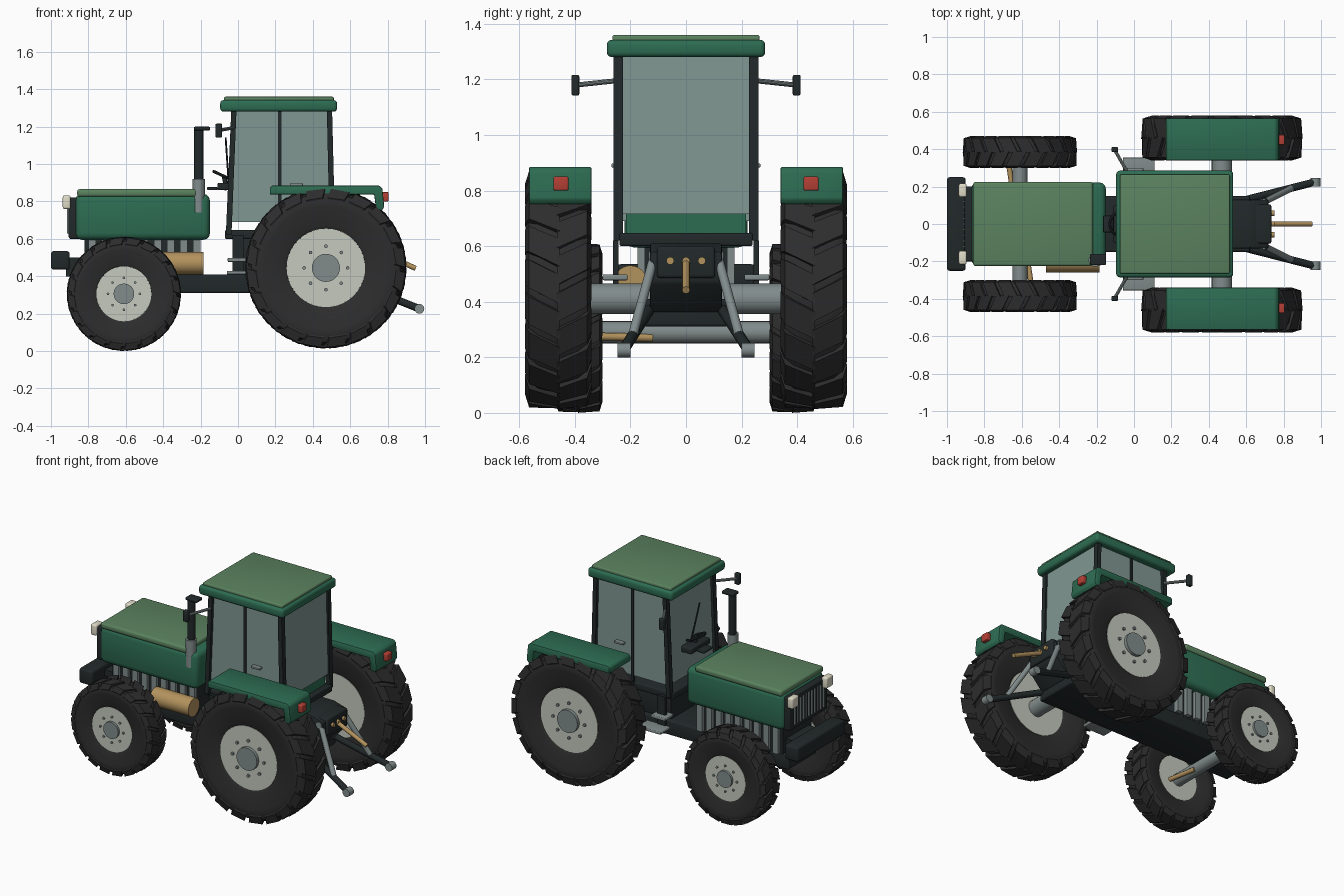
import bpy, bmesh
from math import sin, cos, pi, radians
from mathutils import Vector, Matrix

if "Cube" in bpy.data.objects:
    bpy.data.objects.remove(bpy.data.objects["Cube"])


def mat(name, *c):
    m = bpy.data.materials.new(name)
    m.diffuse_color = (*c, 1)
    m.use_nodes = True
    m.node_tree.nodes["Principled BSDF"].inputs["Base Color"].default_value = m.diffuse_color
    return m


GREEN = mat("dark_green", .026, .15, .085)
LIGHT = mat("light_green", .105, .225, .115)
BLACK = mat("black", .016, .022, .023)
RUBBER = mat("rubber", .026, .026, .026)
GLASS = mat("glass", .22, .31, .29)
RIM = mat("rim", .56, .59, .51)
GREY = mat("grey", .22, .26, .26)
TAN = mat("tan", .45, .29, .11)
RED = mat("red", .45, .05, .035)
CREAM = mat("cream", .75, .72, .58)


def finish(name, bm, m):
    bmesh.ops.recalc_face_normals(bm, faces=bm.faces)
    me = bpy.data.meshes.new(name)
    bm.to_mesh(me)
    bm.free()
    me.materials.append(m)
    me.shade_smooth()
    me.set_sharp_from_angle(angle=radians(32))
    ob = bpy.data.objects.new(name, me)
    bpy.context.collection.objects.link(ob)
    return ob


def box(name, x, y, z, m, bevel=0):
    bm = bmesh.new()
    size = Vector((x[1] - x[0], y[1] - y[0], z[1] - z[0]))
    mid = Vector((x[0] + x[1], y[0] + y[1], z[0] + z[1])) / 2
    bmesh.ops.create_cube(bm, size=1, matrix=Matrix.Translation(mid) @ Matrix.Diagonal((*size, 1)))
    if bevel:
        bmesh.ops.bevel(bm, geom=bm.edges[:], offset=bevel, segments=3, profile=.5, affect='EDGES')
    return finish(name, bm, m)


def rod(name, p, q, r, m, n=20):
    p, q = Vector(p), Vector(q)
    d = q - p
    bm = bmesh.new()
    mx = Matrix.Translation((p + q) / 2) @ d.to_track_quat('Z', 'Y').to_matrix().to_4x4()
    bmesh.ops.create_cone(bm, cap_ends=True, segments=n, radius1=r, radius2=r, depth=d.length, matrix=mx)
    return finish(name, bm, m)


def prism(name, pts, y0, y1, m, bevel=0):
    # extrude an xz outline along y
    bm = bmesh.new()
    f = bm.faces.new([bm.verts.new((x, y0, z)) for x, z in pts])
    ex = bmesh.ops.extrude_face_region(bm, geom=[f])['geom']
    bmesh.ops.translate(bm, vec=(0, y1 - y0, 0), verts=[v for v in ex if isinstance(v, bmesh.types.BMVert)])
    if bevel:
        bmesh.ops.bevel(bm, geom=bm.edges[:], offset=bevel, segments=2, profile=.5, affect='EDGES')
    return finish(name, bm, m)


def lathe(name, prof, c, m, n=48):
    # spin a closed (y, r) profile about the y axis
    bm = bmesh.new()
    rings = [[bm.verts.new((c[0] + r * cos(2 * pi * i / n), c[1] + y, c[2] + r * sin(2 * pi * i / n)))
              for i in range(n)] for y, r in prof]
    for k, a in enumerate(rings):
        b = rings[(k + 1) % len(rings)]
        for i in range(n):
            j = (i + 1) % n
            bm.faces.new((a[i], a[j], b[j], b[i]))
    return finish(name, bm, m)


def wheel(tag, c, R, a, rim, hub, s):
    # tyre carcass
    half = [(.80, rim / R), (.88, rim / R + .04), (.9, .68), (.98, .76), (.98, .84), (.88, .92), (.6, .96)]
    prof = [(y * a, r * R) for y, r in half] + [(-y * a, r * R) for y, r in reversed(half)]
    lathe(tag + "_tyre", prof, c, RUBBER)
    # chevron lugs
    bm = bmesh.new()
    N = 20
    for side in (-1, 1):
        for k in range(N):
            t = 2 * pi / N * (k + (.5 if side > 0 else 0))
            rows = []
            for y, r, sk in ((-.04, 1, 0), (.87, .985, .13), (1, .87, .17)):
                out = []
                for dr, dy, w in ((0, 1, -.12), (0, 1, .12), (.07, .9, .13), (.07, .9, -.13)):
                    ang, rr = t + sk + w, (r - dr) * R
                    out.append(bm.verts.new((c[0] + rr * cos(ang), c[1] + side * y * dy * a, c[2] + rr * sin(ang))))
                rows.append(out)
            for u, v in zip(rows, rows[1:]):
                for i in range(4):
                    j = (i + 1) % 4
                    bm.faces.new((u[i], u[j], v[j], v[i]))
            bm.faces.new(rows[0])
            bm.faces.new(rows[2])
    finish(tag + "_lugs", bm, RUBBER)
    # rim, hub and bolts
    x, y, z = c
    rod(tag + "_rim", (x, y - .82 * a, z), (x, y + .82 * a, z), rim, RIM, 40)
    rod(tag + "_hub", (x, y, z), (x, y + s * 1.0 * a, z), hub, GREY, 28)
    for i in range(8):
        t = pi / 4 * i
        bx, bz = x + hub * 1.55 * cos(t), z + hub * 1.55 * sin(t)
        rod(tag + "_bolt", (bx, y, bz), (bx, y + s * .92 * a, bz), hub * .13, GREY, 8)


# chassis, engine and axles
box("chassis", (-.86, .62), (-.15, .15), (.31, .41), BLACK, .012)
prism("gearbox", [(.02, .4), (.62, .36), (.72, .47), (.72, .58), (.62, .61), (.02, .61)], -.13, .13, BLACK, .01)
box("engine", (-.82, -.2), (-.15, .15), (.4, .62), BLACK)
rod("rear_axle", (.47, -.4, .41), (.47, .4, .41), .055, GREY)
rod("front_axle", (-.61, -.36, .29), (-.61, .36, .29), .04, GREY)
box("front_weight", (-1, -.9), (-.25, .25), (.435, .535), BLACK, .015)
box("weight_bracket", (-.92, -.78), (-.12, .12), (.4, .5), BLACK)

# hood, grille and exhaust
box("hood", (-.87, -.15), (-.222, .222), (.595, .84), GREEN, .035)
box("hood_top", (-.86, -.22), (-.225, .225), (.825, .866), LIGHT, .014)
box("grille", (-.905, -.84), (-.2, .2), (.6, .82), BLACK, .01)
for i in range(11):
    y = -.15 + .03 * i
    box("grille_bar", (-.915, -.9), (y - .005, y + .005), (.63, .79), GREY)
rod("muffler", (-.21, -.195, .74), (-.21, -.195, .92), .033, GREY)
rod("exhaust_pipe", (-.21, -.19, .9), (-.21, -.19, 1.19), .025, BLACK)
box("exhaust_cap", (-.235, -.15), (-.22, -.16), (1.18, 1.2), BLACK, .006)
rod("fuel_tank", (-.47, -.2, .47), (-.185, -.2, .47), .06, TAN, 28)

# cab shell
box("cab_floor", (-.07, .53), (-.24, .24), (.6, .647), BLACK, .008)
box("roof", (-.095, .53), (-.285, .285), (1.28, 1.342), GREEN, .018)
box("roof_top", (-.075, .512), (-.265, .265), (1.33, 1.36), LIGHT, .008)
box("cab_rear_panel", (.455, .492), (-.215, .215), (.64, .73), GREEN)
prism("rear_window", [(.495, .715), (.507, .715), (.492, 1.285), (.48, 1.285)], -.228, .228, GLASS)
prism("windshield", [(-.042, .69), (-.03, .69), (-.008, 1.285), (-.02, 1.285)], -.235, .235, GLASS)
rod("wiper", (-.05, .02, .9), (-.066, -.05, 1.14), .005, BLACK, 8)
box("dashboard", (-.11, -.03), (-.1, .1), (.86, .9), BLACK, .008)
box("lever_panel", (-.165, -.11), (-.045, .045), (.86, .877), BLACK, .005)

# steering wheel
bpy.ops.mesh.primitive_torus_add(major_radius=.06, minor_radius=.008, major_segments=28, minor_segments=8,
                                 location=(-.075, 0, .935), rotation=(0, radians(25), 0))
bpy.context.object.name = "steering_wheel"
bpy.context.object.data.materials.append(BLACK)
rod("steering_column", (-.06, 0, .86), (-.075, 0, .935), .012, BLACK, 12)

for s in (-1, 1):
    wheel("rear_wheel", (.47, s * .46, .445), .432, .12, .21, .075, s)
    wheel("front_wheel", (-.61, s * .385, .306), .306, .085, .147, .055, s)
    # engine ribs and headlights
    for i in range(9):
        x = -.78 + .07 * i
        box("engine_rib", (x - .02, x + .02), sorted((s * .14, s * .175)), (.41, .61), GREY)
    box("headlight", (-.937, -.895), (s * .18 - .036, s * .18 + .036), (.76, .832), CREAM, .01)
    # cab side glass and posts
    side = sorted((s * .228, s * .24))
    prism("side_window", [(-.035, .69), (.5, .69), (.488, 1.285), (-.012, 1.285)], *side, GLASS)
    post = sorted((s * .226, s * .26))
    prism("front_post", [(-.065, .62), (-.035, .62), (-.008, 1.29), (-.036, 1.29)], *post, BLACK)
    prism("rear_post", [(.49, .62), (.52, .62), (.503, 1.29), (.475, 1.29)], *post, BLACK)
    box("door_post", (.215, .232), sorted((s * .228, s * .247)), (.63, 1.29), BLACK)
    box("door_handle", (.28, .345), sorted((s * .235, s * .268)), (.883, .897), GREY, .004)
    # fender and tail light
    prism("fender", [(.17, .837), (.17, .872), (.182, .885), (.755, .885), (.772, .87), (.782, .77),
                     (.768, .75), (.738, .76), (.728, .837)], s * .34, s * .565, GREEN, .006)
    box("tail_light", (.77, .805), (s * .45 - .027, s * .45 + .027), (.8, .85), RED, .006)
    # mirrors
    rod("mirror_arm", (-.02, s * .25, 1.195), (-.1, s * .39, 1.18), .009, GREY, 10)
    box("mirror", (-.12, -.085), (s * .398 - .014, s * .398 + .014), (1.142, 1.216), BLACK, .006)
    # steps
    box("upper_step", (-.055, .05), sorted((s * .21, s * .3)), (.477, .498), GREY, .005)
    box("lower_step", (-.06, .11), sorted((s * .25, s * .355)), (.41, .428), GREY, .005)
    box("step_hanger", (-.03, .03), sorted((s * .243, s * .262)), (.41, .62), BLACK)
    # steering cylinder
    rod("steering_rod", (-.61 - s * .03, s * .12, .27), (-.61 - s * .06, s * .32, .275), .014, TAN, 12)
    # rear hitch
    rod("lower_link", (.56, s * .12, .39), (.97, s * .225, .226), .02, BLACK, 12)
    rod("link_end", (.97, s * .2, .226), (.97, s * .247, .226), .026, GREY, 16)
    rod("lift_rod", (.69, s * .115, .56), (.84, s * .19, .285), .017, GREY, 12)
    rod("lift_shaft", (.69, 0, .56), (.69, s * .135, .56), .02, GREY, 12)

# hitch plate, couplers and top link
box("hitch_plate", (.64, .735), (-.105, .105), (.485, .6), BLACK, .012)
for y in (-.057, 0, .057):
    rod("coupler", (.7, y, .547), (.75, y, .547), .014, TAN, 12)
rod("top_link", (.7, 0, .555), (.95, 0, .442), .014, TAN, 12)
